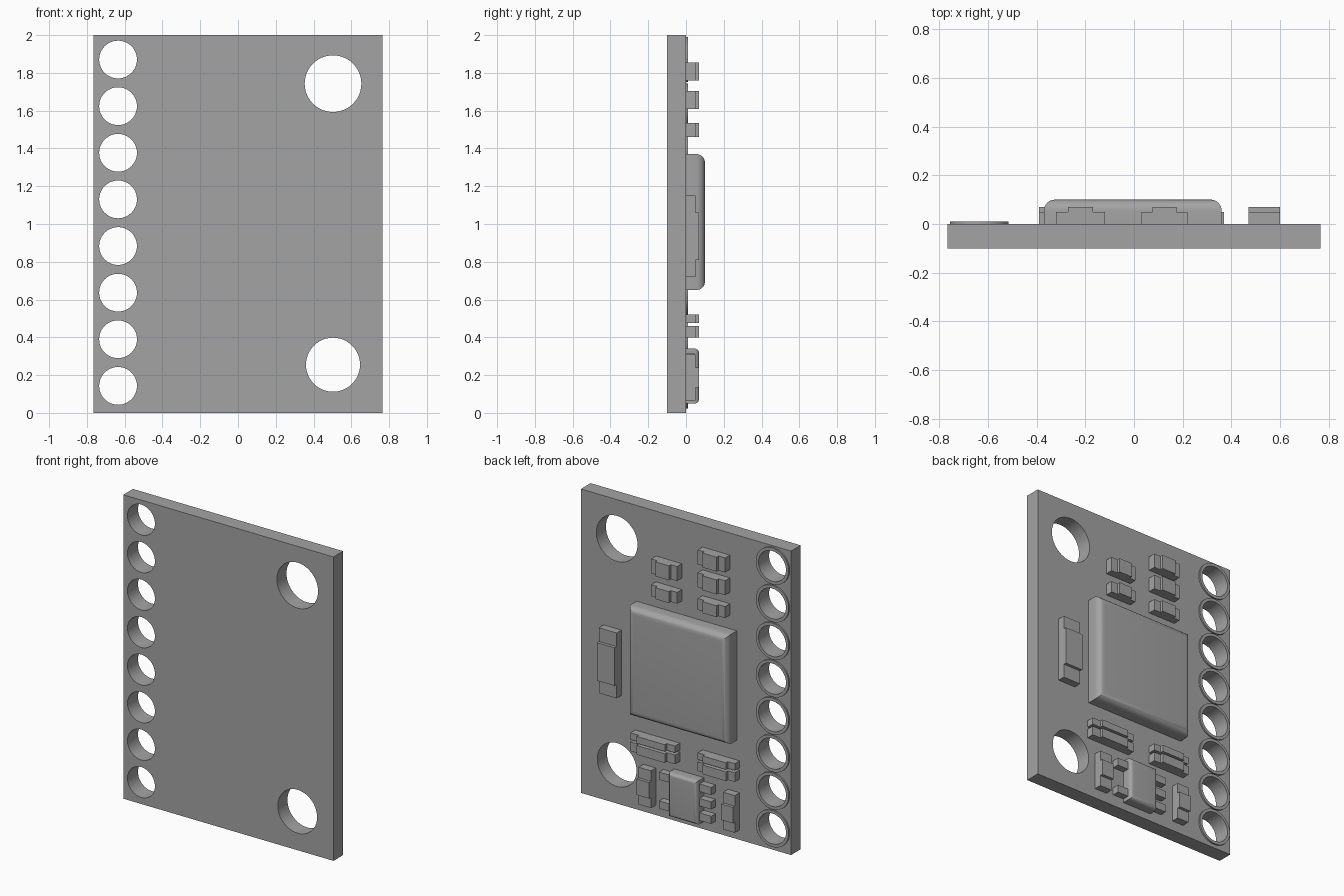
import bpy, bmesh, math
from mathutils import Matrix, Vector

old = bpy.data.objects.get("Cube")
if old:
    bpy.data.objects.remove(old)

grey = bpy.data.materials.new("plain grey")
grey.use_nodes = True
GREY = (0.37, 0.37, 0.37, 1)
grey.diffuse_color = GREY
grey.node_tree.nodes["Principled BSDF"].inputs["Base Color"].default_value = GREY


def finish(bm, name):
    mesh = bpy.data.meshes.new(name)
    bm.to_mesh(mesh)
    bm.free()
    mesh.materials.append(grey)
    ob = bpy.data.objects.new(name, mesh)
    bpy.context.collection.objects.link(ob)
    return ob


def add_box(bm, x, y, z):
    """Box from (low, high) pairs on each axis."""
    size = [b - a for a, b in (x, y, z)]
    mid = [(a + b) / 2 for a, b in (x, y, z)]
    m = Matrix.Translation(mid) @ Matrix.Diagonal((*size, 1))
    bmesh.ops.create_cube(bm, size=1, matrix=m)


def smooth(ob, angle=30):
    bpy.ops.object.select_all(action='DESELECT')
    ob.select_set(True)
    bpy.context.view_layer.objects.active = ob
    bpy.ops.object.shade_smooth_by_angle(angle=math.radians(angle))


def apply_modifiers(ob):
    bpy.context.view_layer.objects.active = ob
    for mod in list(ob.modifiers):
        bpy.ops.object.modifier_apply(modifier=mod.name)


# Hole layout: pin row on one edge, mounting holes on the other
PIN_X, PIN_R = -0.635, 0.1
pin_z = [0.143 + 0.2468 * i for i in range(8)]
holes = [(PIN_X, z, PIN_R) for z in pin_z] + [(0.503, 1.743, 0.15), (0.503, 0.255, 0.143)]

# Board with drilled holes
bm = bmesh.new()
add_box(bm, (-0.765, 0.765), (-0.1, 0), (0, 2))
board = finish(bm, "board")

bm = bmesh.new()
for x, z, r in holes:
    m = Matrix.Translation((x, -0.05, z)) @ Matrix.Rotation(math.pi / 2, 4, 'X')
    bmesh.ops.create_cone(bm, cap_ends=True, segments=48, radius1=r, radius2=r,
                          depth=0.3, matrix=m)
drill = finish(bm, "hole_cutter")
drill.hide_render = True
cut = board.modifiers.new("holes", 'BOOLEAN')
cut.object = drill
cut.operation = 'DIFFERENCE'
cut.solver = 'EXACT'
apply_modifiers(board)
bpy.data.objects.remove(drill)
smooth(board)

# Thin solder rings around the pin holes
for i, z in enumerate(pin_z):
    bm = bmesh.new()
    profile = [(PIN_R, 0), (0.12, 0), (0.12, 0.01), (PIN_R, 0.01)]
    verts = [bm.verts.new((PIN_X + r, y, z)) for r, y in profile]
    edges = [bm.edges.new((verts[k], verts[(k + 1) % 4])) for k in range(4)]
    bmesh.ops.spin(bm, geom=verts + edges, cent=(PIN_X, 0, z), axis=(0, 1, 0),
                   angle=math.tau, steps=48, use_merge=True)
    bmesh.ops.recalc_face_normals(bm, faces=bm.faces)
    smooth(finish(bm, f"pin_ring_{i + 1}"))


# Chip bodies with the outer rim rounded
def chip(name, x, z, height, radius):
    bm = bmesh.new()
    add_box(bm, x, (0, height), z)
    rim = [e for e in bm.edges if all(v.co.y > height - 0.001 for v in e.verts)]
    bmesh.ops.bevel(bm, geom=rim, offset=radius, segments=8, profile=0.5,
                    affect='EDGES')
    smooth(finish(bm, name))


chip("main_chip", (-0.37, 0.36), (0.65, 1.37), 0.1, 0.045)
chip("regulator", (-0.13, 0.085), (0.05, 0.34), 0.07, 0.025)

# Regulator legs: three on one side, two on the other
bm = bmesh.new()
for z in (0.1, 0.195, 0.29):
    add_box(bm, (-0.215, -0.12), (0, 0.045), (z - 0.025, z + 0.025))
for z in (0.1, 0.29):
    add_box(bm, (0.075, 0.165), (0, 0.045), (z - 0.025, z + 0.025))
finish(bm, "regulator_legs")


# Small surface parts: low end caps with a raised middle
def component(name, x, z, cap, upright=False):
    bm = bmesh.new()
    low, high = z if upright else x
    spans = [(low, low + cap, 0.05), (low + cap, high - cap, 0.07), (high - cap, high, 0.05)]
    for a, b, h in spans:
        if upright:
            add_box(bm, x, (0, h), (a, b))
        else:
            add_box(bm, (a, b), (0, h), z)
    finish(bm, name)


rows = [(1.76, 1.855), (1.61, 1.705), (1.46, 1.535)]
for i, row in enumerate(rows):
    component(f"upper_right_part_{i + 1}", (-0.32, -0.12), row, 0.048)
for i, row in enumerate(rows[1:]):
    component(f"upper_left_part_{i + 1}", (0.03, 0.22), row, 0.046)

for i, row in enumerate([(0.475, 0.52), (0.4, 0.46)]):
    component(f"lower_left_part_{i + 1}", (0.045, 0.37), row, 0.06)
    component(f"lower_right_part_{i + 1}", (-0.39, -0.12), row, 0.05)

component("side_part", (0.47, 0.6), (0.72, 1.15), 0.09, upright=True)
component("bottom_left_part", (0.22, 0.31), (0.065, 0.31), 0.07, upright=True)
component("bottom_right_part", (-0.39, -0.305), (0.065, 0.31), 0.07, upright=True)
